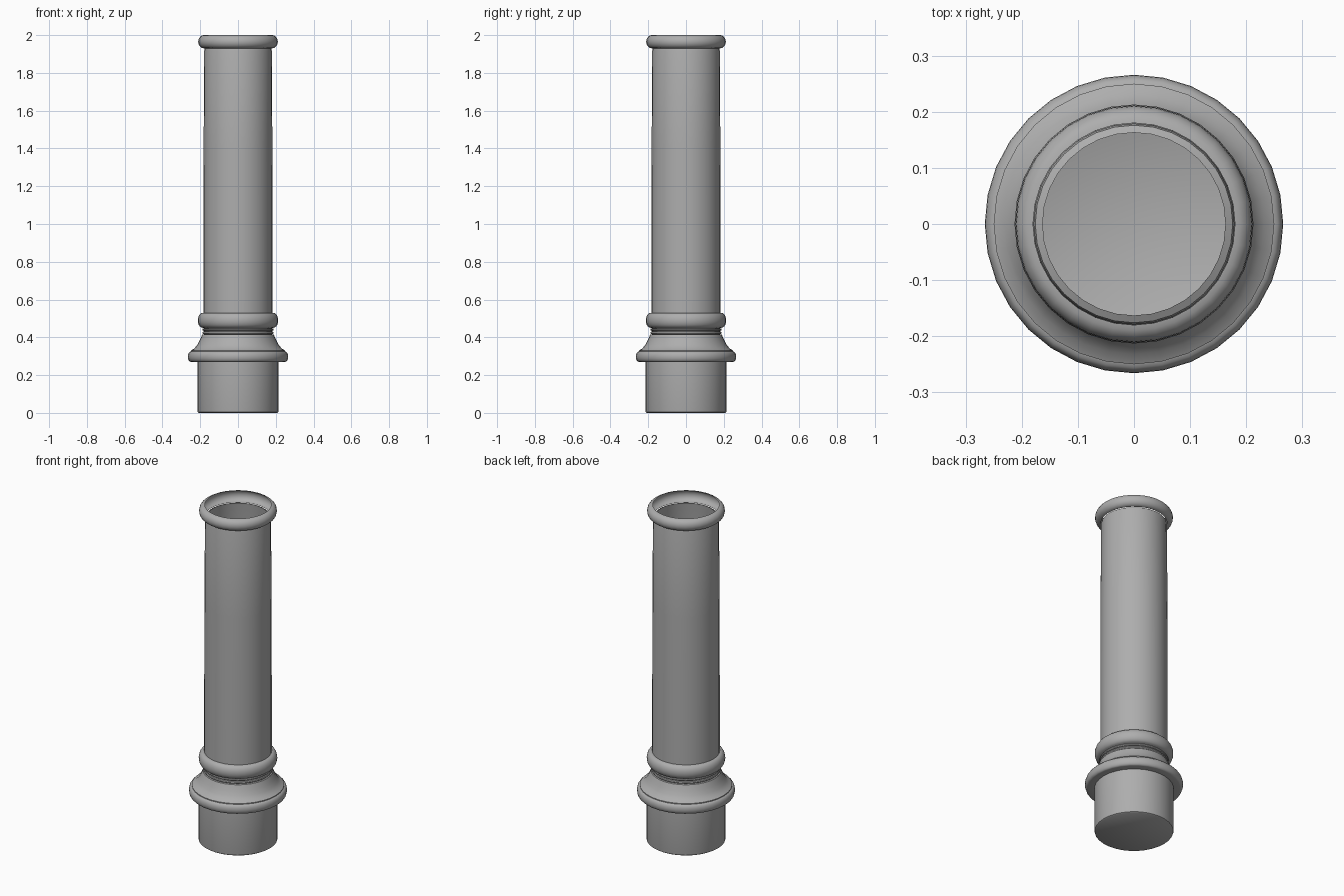
import bpy, bmesh, math

if "Cube" in bpy.data.objects:
    bpy.data.objects.remove(bpy.data.objects["Cube"])

SIDES = 32

# Mid-dark stone grey
stone = bpy.data.materials.new("dark_grey")
stone.diffuse_color = (0.42, 0.42, 0.42, 1)
stone.use_nodes = True
stone.node_tree.nodes["Principled BSDF"].inputs["Base Color"].default_value = stone.diffuse_color

def lathe(name, profile, cap_bottom=False):
    """Revolve (radius, z) points around the z axis."""
    bm = bmesh.new()
    rings = []
    for r, z in profile:
        rings.append([bm.verts.new((r * math.cos(2 * math.pi * i / SIDES),
                                    r * math.sin(2 * math.pi * i / SIDES), z))
                      for i in range(SIDES)])
    for a, b in zip(rings, rings[1:]):
        for i in range(SIDES):
            j = (i + 1) % SIDES
            bm.faces.new((a[i], a[j], b[j], b[i]))
    if cap_bottom:
        bm.faces.new(rings[0][::-1])
    me = bpy.data.meshes.new(name)
    bm.to_mesh(me)
    bm.free()
    me.materials.append(stone)
    ob = bpy.data.objects.new(name, me)
    bpy.context.collection.objects.link(ob)
    bpy.ops.object.select_all(action='DESELECT')
    ob.select_set(True)
    bpy.context.view_layer.objects.active = ob
    bpy.ops.object.shade_smooth_by_angle(angle=math.radians(40))
    return ob

def bulge(r, z0, z1, out, n=8):
    """Half-round moulding profile between two heights."""
    return [(r + out * math.sin(math.pi * k / n),
             (z0 + z1) / 2 - (z1 - z0) / 2 * math.cos(math.pi * k / n))
            for k in range(n + 1)]

# Round plinth with a softened lower edge
lathe("plinth", [(0.207, 0), (0.213, 0.004), (0.215, 0.012), (0.215, 0.27)], True)

# Lower flange, concave flare, small beads and upper torus
flare = [(0.25, 0.33), (0.232, 0.34), (0.216, 0.36), (0.204, 0.382),
         (0.195, 0.402), (0.19, 0.414)]
lathe("base_moulding", [(0.21, 0.27)] + bulge(0.25, 0.27, 0.325, 0.016) + flare
      + bulge(0.18, 0.416, 0.432, 0.008, 4) + bulge(0.181, 0.434, 0.448, 0.008, 4)
      + bulge(0.186, 0.45, 0.53, 0.027, 10) + [(0.18, 0.53)])

# Hollow shaft, slightly tapered, turned in at the open top
lathe("shaft", [(0.183, 0.525), (0.183, 0.9), (0.182, 1.4), (0.179, 1.917),
                (0.176, 1.929), (0.163, 1.936)])

# Open half-round collar at the top
lathe("top_collar", bulge(0.18, 1.93, 2.0, 0.031, 10))
